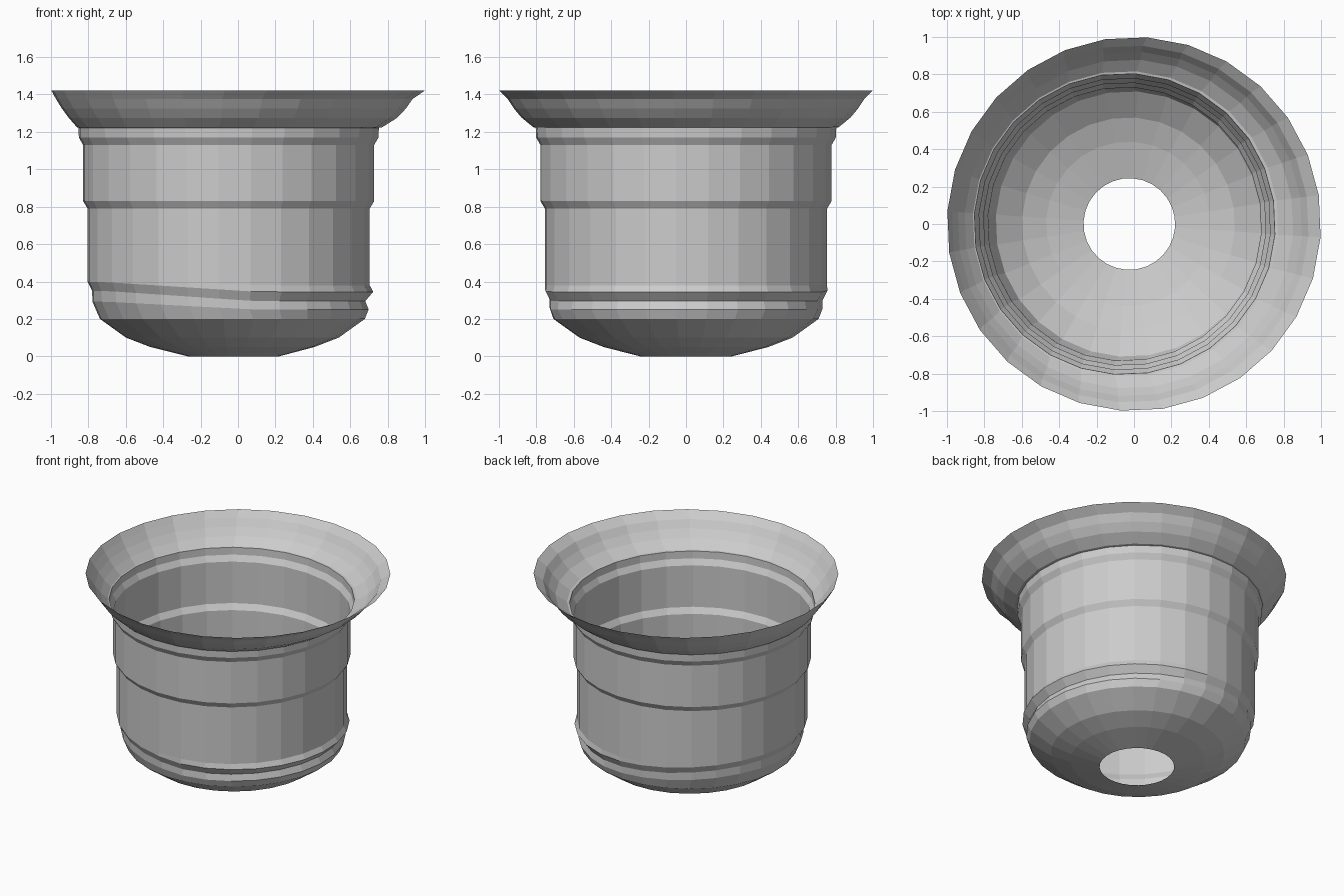
import bpy, bmesh, math

if "Cube" in bpy.data.objects:
    bpy.data.objects.remove(bpy.data.objects["Cube"])

SIDES = 28
PHASE = math.radians(-4)

# Rings from top to bottom: z, radius, centre x
# (the bowl is slightly off-centre below the flared rim)
UPPER = [(1.42, 1.0, 0.0), (1.375, 0.955, -0.02), (1.325, 0.922, -0.022),
         (1.275, 0.88, -0.027), (1.225, 0.818, -0.045), (1.222, 0.805, -0.05),
         (1.17, 0.803, -0.05), (1.13, 0.78, -0.05), (0.83, 0.78, -0.05),
         (0.79, 0.756, -0.05)]
# Groove rings: z and radius on the +x side, then z and radius on the -x side
GROOVE = [(0.38, 0.756, 0.402, 0.756), (0.345, 0.775, 0.398, 0.756),
          (0.295, 0.732, 0.35, 0.732), (0.25, 0.75, 0.292, 0.73)]
LOWER = [(0.20, 0.71, -0.03), (0.10, 0.57, -0.03),
         (0.05, 0.44, -0.03), (0.0, 0.245, -0.025)]


def angles():
    return [PHASE + 2 * math.pi * i / SIDES for i in range(SIDES)]


def ring(bm, z, r, cx):
    return [bm.verts.new((cx + r * math.cos(a), r * math.sin(a), z)) for a in angles()]


def groove_ring(bm, z1, r1, z2, r2):
    # Sharp on the +x side, drifting upward and flattening toward -x
    out = []
    for a in angles():
        c = math.cos(a)
        t = min(1, max(0, (0.2 - c) / 1.1))
        tr = min(1, max(0, (0.95 - c) / 0.95))
        r = r1 + (r2 - r1) * tr
        out.append(bm.verts.new((-0.05 + r * c, r * math.sin(a), z1 + (z2 - z1) * t)))
    return out


# Thin open bowl with flared rim and a round drain hole
bm = bmesh.new()
rings = [ring(bm, *p) for p in UPPER]
rings += [groove_ring(bm, *p) for p in GROOVE]
rings += [ring(bm, *p) for p in LOWER]
for top, low in zip(rings, rings[1:]):
    for i in range(SIDES):
        j = (i + 1) % SIDES
        bm.faces.new((low[i], low[j], top[j], top[i]))
mesh = bpy.data.meshes.new("flared_bowl")
bm.to_mesh(mesh)
bm.free()
bowl = bpy.data.objects.new("flared_bowl", mesh)
bpy.context.collection.objects.link(bowl)
